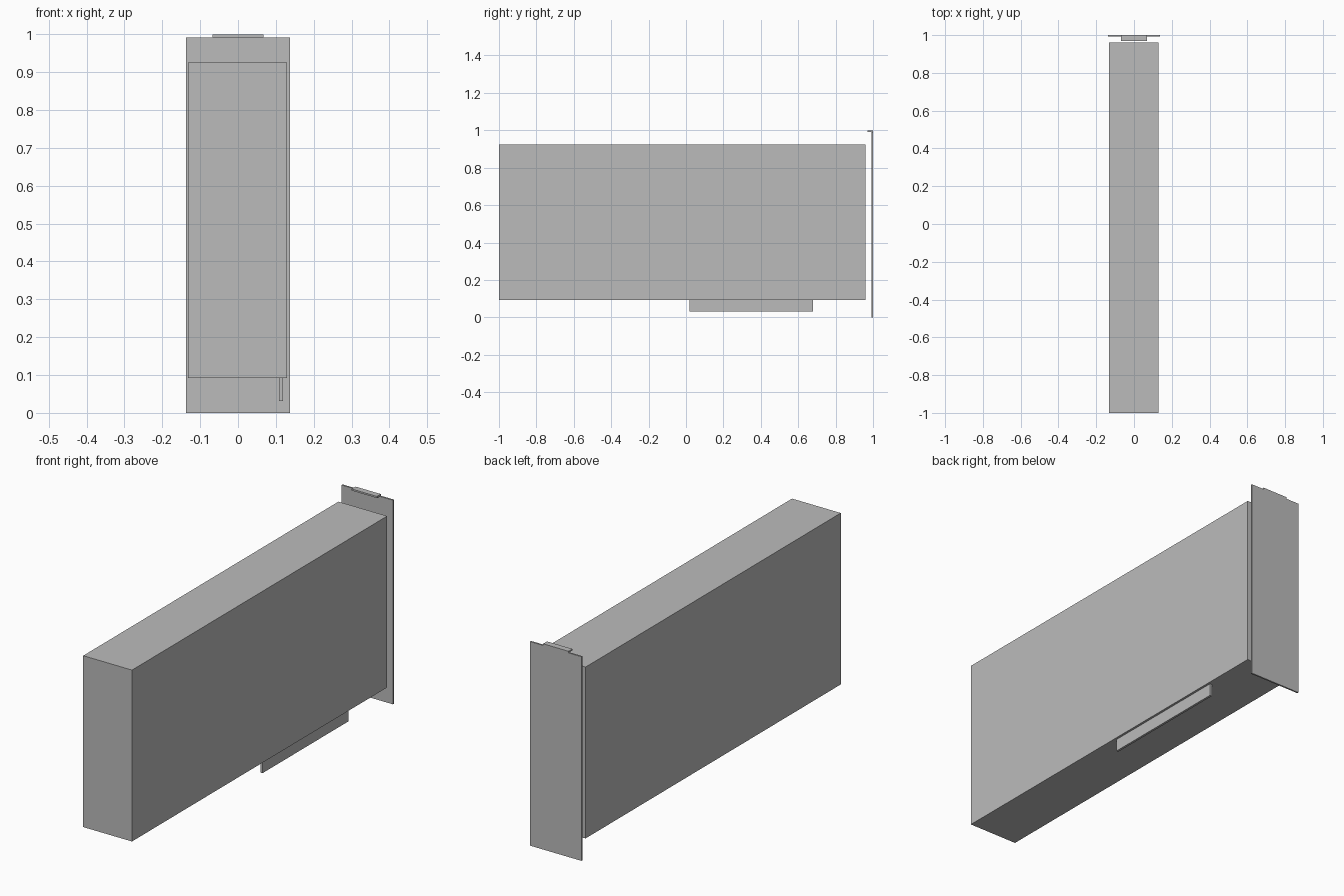
import bpy
import bmesh
from mathutils import Vector

default = bpy.data.objects.get("Cube")
if default:
    bpy.data.objects.remove(default, do_unlink=True)

grey = bpy.data.materials.new("neutral_grey")
grey.use_nodes = True
colour = (0.5, 0.5, 0.5, 1)
grey.diffuse_color = colour
grey.node_tree.nodes["Principled BSDF"].inputs["Base Color"].default_value = colour


def box(name, x, y, z):
    """Flat-shaded box spanning the given (min, max) ranges."""
    low, high = (Vector(corner) for corner in zip(x, y, z))
    bm = bmesh.new()
    bmesh.ops.create_cube(bm, size=1)
    bmesh.ops.scale(bm, vec=high - low, verts=bm.verts)
    mesh = bpy.data.meshes.new(name)
    bm.to_mesh(mesh)
    bm.free()
    mesh.materials.append(grey)
    obj = bpy.data.objects.new(name, mesh)
    obj.location = (low + high) / 2
    bpy.context.collection.objects.link(obj)
    return obj


# Main slab-shaped housing
box("housing", (-0.132, 0.13), (-1, 0.96), (0.092, 0.925))

# Thin connector strip below the housing, near its left side
box("edge_connector", (0.108, 0.119), (0.018, 0.68), (0.032, 0.092))

# Mounting plate standing just behind the housing
box("bracket_plate", (-0.138, 0.138), (0.992, 1), (0, 0.992))

# Folded lip on top of the plate, pointing forward
box("bracket_lip", (-0.068, 0.068), (0.97, 1), (0.992, 1))
